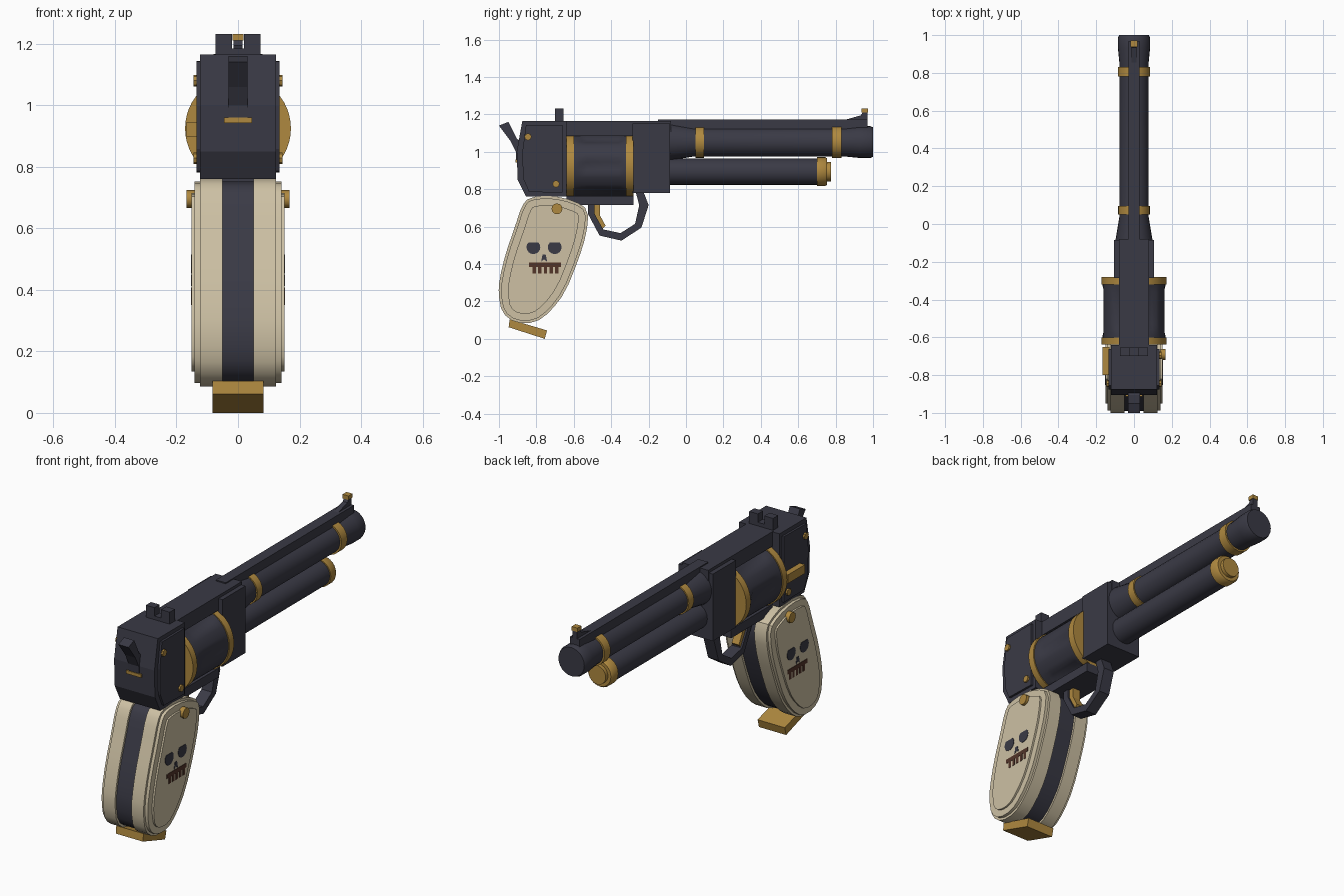
import bpy, bmesh, math
from mathutils import Vector

old = bpy.data.objects.get("Cube")
if old:
    bpy.data.objects.remove(old, do_unlink=True)


def material(name, rgb):
    m = bpy.data.materials.new(name)
    m.use_nodes = True
    m.diffuse_color = (*rgb, 1)
    m.node_tree.nodes["Principled BSDF"].inputs["Base Color"].default_value = (*rgb, 1)
    return m


STEEL = material("dark_steel", (0.042, 0.042, 0.06))
GOLD = material("aged_gold", (0.43, 0.25, 0.05))
IVORY = material("ivory", (0.61, 0.53, 0.37))
BROWN = material("dark_brown", (0.085, 0.035, 0.022))


def finish(name, bm, mat, smooth=False):
    bmesh.ops.recalc_face_normals(bm, faces=bm.faces)
    mesh = bpy.data.meshes.new(name)
    bm.to_mesh(mesh)
    bm.free()
    mesh.materials.append(mat)
    ob = bpy.data.objects.new(name, mesh)
    bpy.context.collection.objects.link(ob)
    if smooth:
        bpy.ops.object.select_all(action='DESELECT')
        ob.select_set(True)
        bpy.context.view_layer.objects.active = ob
        bpy.ops.object.shade_smooth_by_angle(angle=math.radians(35))
    return ob


def prism(name, outline, x0, x1, mat, smooth=False):
    """Extrude a side (y, z) outline from x0 to x1."""
    bm = bmesh.new()
    a = [bm.verts.new((x0, y, z)) for y, z in outline]
    b = [bm.verts.new((x1, y, z)) for y, z in outline]
    bm.faces.new(a)
    bm.faces.new(b[::-1])
    for i in range(len(a)):
        j = (i + 1) % len(a)
        bm.faces.new((a[i], b[i], b[j], a[j]))
    return finish(name, bm, mat, smooth)


def box(name, x0, x1, y0, y1, z0, z1, mat):
    return prism(name, [(y0, z0), (y1, z0), (y1, z1), (y0, z1)], x0, x1, mat)


def lathe(name, profile, z, mat, sides=24, flute=None):
    """Turn a (y, radius) profile around an axis along y."""
    bm = bmesh.new()
    rings = []
    for y, r in profile:
        ring = []
        for i in range(sides):
            t = math.tau * i / sides
            rr = r - (flute(y, t) if flute else 0)
            ring.append(bm.verts.new((rr * math.cos(t), y, z + rr * math.sin(t))))
        rings.append(ring)
    bm.faces.new(rings[0])
    bm.faces.new(rings[-1])
    for a, b in zip(rings, rings[1:]):
        for i in range(sides):
            j = (i + 1) % sides
            bm.faces.new((a[i], a[j], b[j], b[i]))
    return finish(name, bm, mat, True)


def disc(y, z, r, sides=12):
    return [(y + r * math.cos(math.tau * i / sides), z + r * math.sin(math.tau * i / sides))
            for i in range(sides)]


def inset(points, d):
    """Move an outline inward by d."""
    p = [Vector(q) for q in points]
    n = len(p)
    turn = 1 if sum(p[i - 1].cross(p[i]) for i in range(n)) > 0 else -1
    out = []
    for i in range(n):
        e0 = (p[i] - p[i - 1]).normalized()
        e1 = (p[(i + 1) % n] - p[i]).normalized()
        m = (Vector((-e0.y, e0.x)) + Vector((-e1.y, e1.x))).normalized() * turn
        out.append(tuple(p[i] + m * d))
    return out


def rounded(points):
    """Cut every corner once for a softer outline."""
    out = []
    for i, q in enumerate(points):
        a, b, c = Vector(points[i - 1]), Vector(q), Vector(points[(i + 1) % len(points)])
        out += [tuple(b.lerp(a, 0.25)), tuple(b.lerp(c, 0.25))]
    return out


# Frame
rear = [(-.875, 1.165), (-.64, 1.165), (-.64, .76), (-.855, .76), (-.9, .85), (-.905, 1.0)]
prism("rear_frame", rear, -.123, .123, STEEL)
prism("rear_frame_plates", inset(rear, .03), -.135, .135, STEEL)
box("front_frame", -.105, .105, -.285, -.085, .78, 1.15, STEEL)
box("top_strap", -.08, .08, -.65, -.08, 1.085, 1.166, STEEL)
box("bottom_strap", -.08, .08, -.64, -.28, .715, .765, STEEL)


# Fluted cylinder with its two bands
def flute(y, t):
    along = max(0, min(1, (y + .59) / .06, (-.33 - y) / .03))
    return .014 * along * max(0, math.cos(6 * t)) ** .7


lathe("revolving_cylinder", [(y, .166) for y in (-.63, -.59, -.56, -.53, -.36, -.33, -.29)],
      .925, STEEL, 48, flute)
for name, y0, y1 in (("rear", -.638, -.6), ("front", -.32, -.28)):
    lathe(name + "_cylinder_band", [(y0, .172), (y1, .172)], .925, GOLD, 48)

# Barrel, bands, and tube underneath
lathe("barrel", [(-.1, .097), (-.08, .097), (.04, .077), (.85, .077), (.93, .085),
                 (.985, .085), (1.0, .079)], 1.052, STEEL)
for name, y0, y1, r in (("rear", .05, .095, .084), ("front", .78, .832, .086)):
    lathe(name + "_barrel_band", [(y0, r), (y1, r)], 1.052, GOLD)
lathe("under_tube", [(-.1, .071), (.71, .071)], .894, STEEL)
lathe("tube_cap", [(.7, .077), (.745, .077), (.755, .07), (.755, .052), (.775, .052)], .894, GOLD)

# Rib and sights
box("barrel_rib", -.03, .03, -.15, .97, 1.11, 1.172, STEEL)
prism("front_sight_ramp", [(.83, 1.165), (.97, 1.165), (.97, 1.212), (.945, 1.212), (.935, 1.195)],
      -.014, .014, STEEL)
box("front_sight_bead", -.018, .018, .938, .972, 1.21, 1.232, GOLD)
box("rear_sight_base", -.073, .073, -.7, -.655, 1.16, 1.185, STEEL)
for s, side in ((1, "left"), (-1, "right")):
    box(side + "_rear_sight_post", s * .02, s * .073, -.7, -.655, 1.16, 1.231, STEEL)

# Hammer
prism("hammer", [(-1, 1.14), (-.95, 1.16), (-.905, 1.07), (-.87, 1.05), (-.87, .96),
                 (-.908, .96), (-.91, 1.0), (-.94, 1.06)], -.031, .031, STEEL)
box("hammer_trim", -.045, .045, -.912, -.88, .942, .96, GOLD)

# Trigger and guard
prism("trigger_guard", [(-.27, .79), (-.225, .78), (-.2, .715), (-.238, .595), (-.345, .525),
                        (-.462, .552), (-.525, .67), (-.525, .73), (-.49, .73), (-.49, .67),
                        (-.443, .585), (-.35, .565), (-.272, .615), (-.25, .715)],
      -.032, .032, STEEL)
prism("trigger", [(-.515, .73), (-.46, .73), (-.46, .66), (-.43, .605), (-.45, .585),
                  (-.48, .6), (-.5, .65)], -.022, .022, GOLD)

# Grip: dark core between stepped scales
grip = rounded([(-.84, .757), (-.72, .767), (-.6, .74), (-.52, .69), (-.532, .56), (-.576, .42),
                (-.645, .25), (-.725, .145), (-.807, .085), (-.914, .085), (-.985, .14),
                (-1.003, .24), (-.997, .32), (-.965, .455), (-.914, .6), (-.88, .707)])
prism("grip_core", inset(grip, .012), -.06, .06, STEEL, True)
for s, side in ((1, "left"), (-1, "right")):
    prism(side + "_grip_scale", grip, s * .05, s * .124, IVORY, True)
    prism(side + "_grip_step", inset(grip, .013), s * .12, s * .141, IVORY, True)
    prism(side + "_grip_panel", inset(grip, .05), s * .14, s * .151, IVORY, True)
    prism(side + "_grip_screw", disc(-.69, .695, .029), s * .12, s * .167, GOLD, True)
    for name, y, z in (("upper", -.845, 1.08), ("lower", -.695, .828)):
        prism(f"{side}_{name}_frame_bolt", disc(y, z, .019, 8), s * .12, s * .145, GOLD)

    # Inlaid skull face
    face = (s * .15, s * .153)
    for name, y in (("rear", -.816), ("front", -.702)):
        eye = [(q, min(z, .515)) for q, z in disc(y, .49, .037, 16)]
        prism(f"{side}_{name}_eye", eye, *face, STEEL)
    prism(side + "_nose", [(-.775, .412), (-.76, .425), (-.742, .412), (-.75, .45), (-.767, .45)],
          *face, STEEL)
    box(side + "_mouth", *face, -.84, -.668, .385, .408, BROWN)
    for i in range(5):
        y = -.82 + i * .03
        box(f"{side}_tooth_gap_{i + 1}", *face, y, y + .018, .35, .39, BROWN)

# Cylinder latch and butt plate
box("cylinder_latch", -.167, -.13, -.8, -.65, .898, .946, GOLD)
prism("butt_plate", [(-.943, .104), (-.743, .045), (-.755, 0), (-.948, .062)], -.083, .083, GOLD)
